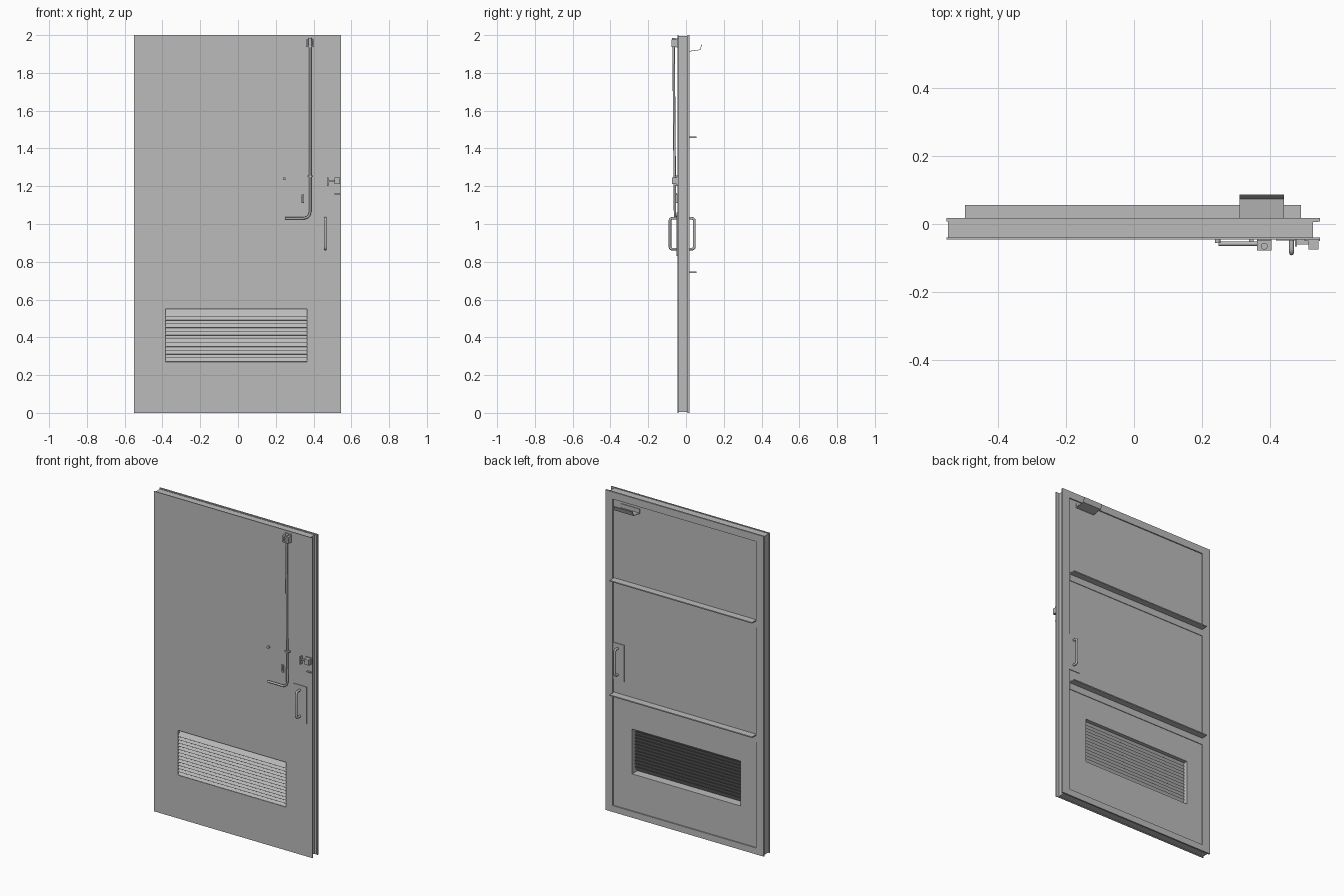
import bpy, bmesh
from mathutils import Vector

if "Cube" in bpy.data.objects:
    bpy.data.objects.remove(bpy.data.objects["Cube"], do_unlink=True)

GREY = (0.5, 0.5, 0.5, 1)
steel = bpy.data.materials.new("grey painted steel")
steel.use_nodes = True
steel.diffuse_color = GREY
steel.node_tree.nodes["Principled BSDF"].inputs["Base Color"].default_value = GREY


def add(name, data):
    obj = bpy.data.objects.new(name, data)
    bpy.context.collection.objects.link(obj)
    data.materials.append(steel)
    return obj


def from_bm(name, bm):
    bmesh.ops.recalc_face_normals(bm, faces=bm.faces)
    mesh = bpy.data.meshes.new(name)
    bm.to_mesh(mesh)
    bm.free()
    return add(name, mesh)


def box(name, x, y, z):
    bm = bmesh.new()
    bmesh.ops.create_cube(bm, size=1)
    for v in bm.verts:
        v.co = [lo + (c + 0.5) * (hi - lo) for c, (lo, hi) in zip(v.co, (x, y, z))]
    return from_bm(name, bm)


def ring(name, outer, inner, y):
    """Flat slab with a rectangular opening; rectangles are x0, x1, z0, z1."""
    bm = bmesh.new()

    def loop(r, d):
        x0, x1, z0, z1 = r
        return [bm.verts.new((a, d, b)) for a, b in ((x0, z0), (x1, z0), (x1, z1), (x0, z1))]

    loops = [loop(outer, y[0]), loop(outer, y[1]), loop(inner, y[1]), loop(inner, y[0])]
    for a, b in zip(loops, loops[1:] + loops[:1]):
        for i in range(4):
            j = (i + 1) % 4
            bm.faces.new((a[i], a[j], b[j], b[i]))
    return from_bm(name, bm)


def sheet(name, path, x, t):
    """Thin bent sheet: a (y, z) path swept along x with thickness t."""
    bm = bmesh.new()
    pts = [Vector(p) for p in path]
    offs = []
    for i, p in enumerate(pts):
        d = (pts[min(i + 1, len(pts) - 1)] - pts[max(i - 1, 0)]).normalized()
        offs.append(p + Vector((-d.y, d.x)) * t)
    ends = [[[bm.verts.new((xx, *p)) for p in side] for side in (pts, offs)] for xx in x]
    (a, b), (c, d) = ends
    for i in range(len(pts) - 1):
        for q in ((a, b), (c, d), (a, c), (b, d)):
            bm.faces.new((q[0][i], q[0][i + 1], q[1][i + 1], q[1][i]))
    for i in (0, -1):
        bm.faces.new((a[i], b[i], d[i], c[i]))
    return from_bm(name, bm)


def cylinder(name, center, r, depth, axis="Y"):
    rot = (1.5708, 0, 0) if axis == "Y" else (0, 0, 0)
    bpy.ops.mesh.primitive_cylinder_add(vertices=16, radius=r, depth=depth,
                                        location=center, rotation=rot)
    obj = bpy.context.object
    obj.name = name
    obj.data.materials.append(steel)
    bpy.ops.object.shade_smooth_by_angle()


def rod(name, points, r, corner):
    """Round bar with rounded corners."""
    pts = [Vector(p) for p in points]
    path = [pts[0]]
    for a, b, c in zip(pts, pts[1:], pts[2:]):
        p, q = b + (a - b).normalized() * corner, b + (c - b).normalized() * corner
        for k in range(6):
            t = k / 5
            path.append(p * (1 - t) ** 2 + b * 2 * t * (1 - t) + q * t * t)
    path.append(pts[-1])
    cu = bpy.data.curves.new(name, "CURVE")
    cu.dimensions = "3D"
    cu.bevel_depth, cu.bevel_resolution, cu.use_fill_caps = r, 2, True
    sp = cu.splines.new("POLY")
    sp.points.add(len(path) - 1)
    for s, p in zip(sp.points, path):
        s.co = (*p, 1)
    return add(name, cu)


# Door leaf: front sheet, recessed core, back panel and raised border
vent = (-0.385, 0.365, 0.27, 0.55)
leaf = (-0.55, 0.545, 0, 2)
ring("front_sheet", leaf, vent, (-0.045, -0.04))
ring("door_core", (-0.545, 0.525, 0.005, 1.995), vent, (-0.04, 0.006))
ring("back_panel", (-0.545, 0.54, 0.003, 1.997), vent, (0.006, 0.011))
ring("back_border", leaf, (-0.495, 0.495, 0.04, 1.955), (0.008, 0.018))

# Louvre slats, sloping down towards the front
for i in range(13):
    z = 0.27 + 0.02 * i
    sheet(f"louvre_slat_{i + 1}", [(-0.042, z), (-0.012, z + 0.039)], vent[:2], 0.002)

# Angle rails across the back
for name, z in (("upper_rail", 1.46), ("lower_rail", 0.745)):
    box(name + "_ledge", (-0.495, 0.49), (0.011, 0.055), (z - 0.004, z + 0.003))
    box(name + "_leg", (-0.495, 0.49), (0.011, 0.015), (z - 0.045, z - 0.004))

# Bent hood over the back of the latch
sheet("hood", [(0.011, 1.912), (0.075, 1.921), (0.086, 1.95)], (0.31, 0.44), 0.003)
box("hood_plate", (0.31, 0.44), (0.011, 0.015), (1.912, 1.94))

# Pull handles with plates, one on each side
for side, face, out in (("front", -0.045, -0.085), ("back", 0.011, 0.044)):
    s = 1 if out > 0 else -1
    box(side + "_handle_plate", (0.417, 0.508), sorted((face, face + s * 0.004)), (0.83, 1.06))
    rod(side + "_handle", [(0.462, face, 0.867), (0.462, out, 0.867),
                           (0.462, out, 1.03), (0.462, face, 1.03)], 0.007, 0.014)

# Long latch rod bent into a lever, with its top bracket
rod("latch_rod", [(0.382, -0.066, 1.985), (0.382, -0.058, 1.03), (0.248, -0.058, 1.03)],
    0.0065, 0.04)
ring("latch_bracket", (0.36, 0.403, 1.938, 1.978), (0.368, 0.395, 1.945, 1.971), (-0.078, -0.045))
box("latch_bracket_plate", (0.36, 0.403), (-0.05, -0.045), (1.935, 1.985))
cylinder("latch_collar", (0.382, -0.065, 1.96), 0.01, 0.05, "Z")
box("rod_guide", (0.368, 0.396), (-0.066, -0.045), (1.248, 1.256))

# Small hardware around the lock
cylinder("stop_pin", (0.245, -0.05, 1.24), 0.008, 0.012)
ring("keeper_plate", (0.337, 0.35, 1.11, 1.155), (0.341, 0.346, 1.117, 1.148), (-0.053, -0.045))
box("lock_body", (0.512, 0.541), (-0.075, -0.045), (1.213, 1.247))
box("lock_base", (0.5, 0.545), (-0.05, -0.045), (1.207, 1.25))
box("bolt_bar", (0.472, 0.512), (-0.06, -0.045), (1.223, 1.231))
box("bolt_stop", (0.472, 0.478), (-0.066, -0.045), (1.2, 1.247))
box("lock_tab", (0.512, 0.541), (-0.055, -0.045), (1.157, 1.163))
